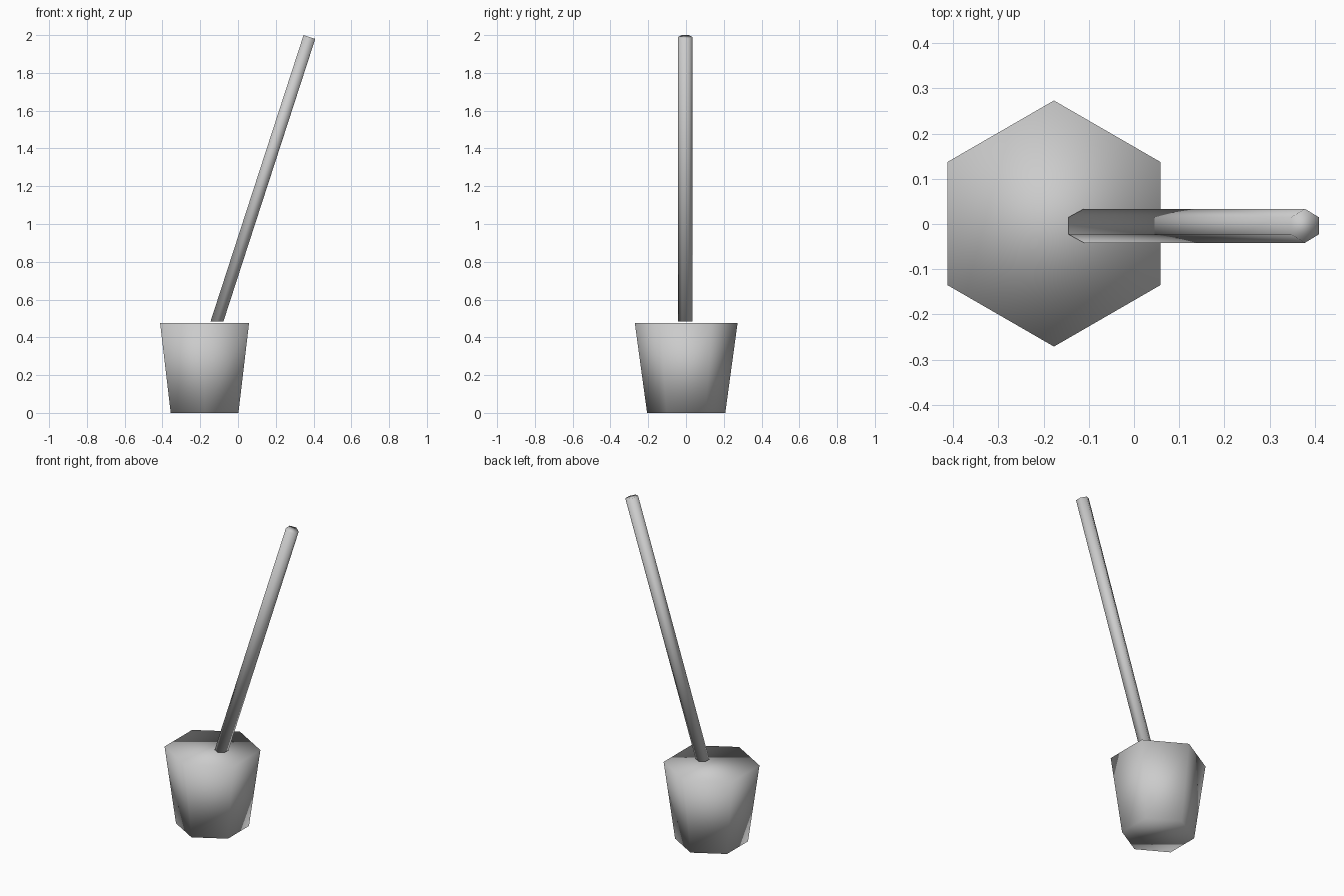
import bpy, bmesh, math
from mathutils import Vector

cube = bpy.data.objects.get("Cube")
if cube:
    bpy.data.objects.remove(cube, do_unlink=True)

grey = bpy.data.materials.new("plain grey")
grey.use_nodes = True
colour = (0.6, 0.6, 0.6, 1)
grey.diffuse_color = colour
grey.node_tree.nodes["Principled BSDF"].inputs["Base Color"].default_value = colour

SIDES = 6


def hex_solid(name, rings):
    """Closed, fully smooth six-sided solid joining two rings of points."""
    bm = bmesh.new()
    low, high = [[bm.verts.new(p) for p in ring] for ring in rings]
    bm.faces.new(low[::-1])
    bm.faces.new(high)
    for i in range(SIDES):
        j = (i + 1) % SIDES
        bm.faces.new((low[i], low[j], high[j], high[i]))
    bmesh.ops.recalc_face_normals(bm, faces=bm.faces)
    for face in bm.faces:
        face.smooth = True
    mesh = bpy.data.meshes.new(name)
    bm.to_mesh(mesh)
    bm.free()
    mesh.materials.append(grey)
    obj = bpy.data.objects.new(name, mesh)
    bpy.context.collection.objects.link(obj)
    return obj


def ring(centre, radius, across):
    """Hexagon with corners on y; its other direction is the vector across."""
    points = []
    for i in range(SIDES):
        a = math.pi / 2 + i * math.tau / SIDES
        points.append(centre + radius * (across * math.cos(a) + Vector((0, 1, 0)) * math.sin(a)))
    return points


# Bucket: tapered and closed at both ends
flat = Vector((1, 0, 0))
hex_solid("bucket", [ring(Vector((-0.177, 0.001, 0)), 0.207, flat),
                     ring(Vector((-0.177, 0.001, 0.476)), 0.272, flat)])

# Handle: leaning pole, foot cut level and top cut square
foot = Vector((-0.111, -0.004, 0.485))
tip = Vector((0.378, -0.004, 1.99))
axis = (tip - foot).normalized()
square = Vector((axis.z, 0, -axis.x))
hex_solid("handle", [ring(foot, 0.0375, flat / axis.z),
                     ring(tip, 0.0375, square)])
